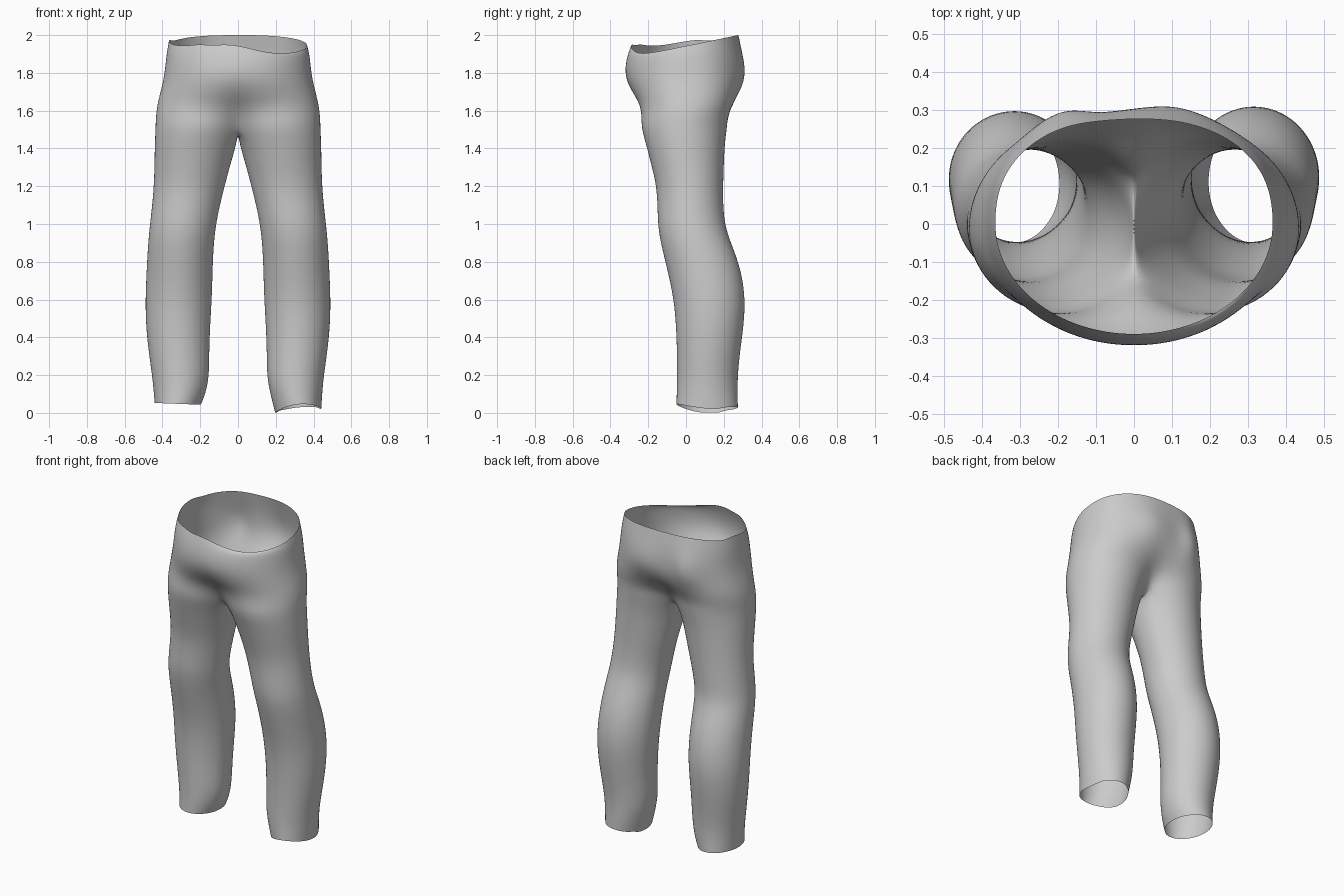
import bpy, bmesh
from math import sin, cos, pi, exp

if "Cube" in bpy.data.objects:
    bpy.data.objects.remove(bpy.data.objects["Cube"])

OUT, INN, PHI = 16, 6, 0.6    # outer segments, crotch segments, crotch half angle

# pelvis rings: z, half width, front y, back y, blend towards leg outline
PELVIS = [(1.95, .368, -.292, .278, 0), (1.90, .38, -.31, .297, 0), (1.83, .387, -.325, .302, 0),
          (1.76, .397, -.322, .302, .03), (1.69, .415, -.295, .288, .14), (1.63, .43, -.265, .265, .38),
          (1.57, .438, -.25, .235, .7), (1.51, .44, -.24, .22, 1)]
# leg rings: z, inner x, outer x, front y, back y
LEG = [(1.42, .008, .444, -.214, .208), (1.32, .038, .445, -.188, .203), (1.20, .07, .448, -.158, .199),
       (1.08, .10, .459, -.153, .199), (.97, .12, .472, -.150, .213), (.86, .13, .481, -.127, .258),
       (.74, .134, .487, -.097, .298), (.60, .138, .493, -.067, .317), (.46, .147, .49, -.055, .308),
       (.32, .152, .475, -.05, .288), (.20, .152, .457, -.05, .276), (.11, .168, .448, -.051, .276),
       (.04, .196, .443, -.053, .277)]


def sp(v, e):
    return (abs(v) ** e) * (1 if v >= 0 else -1)


def leg_point(ang, xi, xo, yf, yb):
    return ((xi + xo) / 2 - (xo - xi) / 2 * cos(ang), (yf + yb) / 2 - (yb - yf) / 2 * sin(ang))


def outer_angle(i):
    return PHI + (2 * pi - 2 * PHI) * i / OUT


def inner_angle(j):
    return -PHI + 2 * PHI * j / INN


def pelvis_point(i, row, s):
    z, w, yf, yb, k = row
    a = pi * i / OUT
    e = 1.0 if cos(a) > 0 else .85
    px, py = w * sp(sin(a), e), (yf if cos(a) > 0 else yb) * abs(cos(a)) ** e
    lx, ly = leg_point(outer_angle(i), -.03, w, yf, yb)
    x, y = s * (px + (lx - px) * k), py + (ly - py) * k
    if i in (0, OUT):
        x = 0
    # seat bulges and cleft
    if y > .1:
        h = exp(-((z - 1.80) / .1) ** 2)
        y += h * (.03 * exp(-((x + .19) / .08) ** 2) + .022 * exp(-((x - .1) / .1) ** 2)
                  - .02 * exp(-((x + .07) / .05) ** 2))
    # uneven waist edge
    if row is PELVIS[0]:
        z = 1.942 + .21 * y + (.07 * exp(-((x + .06) / .2) ** 2) if y < 0 else 0)
        if x < -.2 and y < .1:
            z += .02
    return x, y, z


bm = bmesh.new()
for s in (1, -1):
    def face(vs):
        bm.faces.new(vs if s > 0 else vs[::-1])

    # seat half
    rings = [[bm.verts.new(pelvis_point(i, r, s)) for i in range(OUT + 1)] for r in PELVIS]
    for a, b in zip(rings, rings[1:]):
        for i in range(OUT):
            face([a[i], b[i], b[i + 1], a[i + 1]])
    # crotch bridge closes the split ring
    z, w, yf, yb, k = PELVIS[-1]
    bridge = [bm.verts.new((0, leg_point(inner_angle(j), -.03, w, yf, yb)[1], 1.485))
              for j in range(1, INN)]
    prev = rings[-1] + bridge
    # leg
    angles = [outer_angle(i) for i in range(OUT + 1)] + [inner_angle(j) for j in range(1, INN)]
    for row in LEG:
        z, xi, xo, yf, yb = row
        if s < 0 and z < 1:
            yb -= .012
        ring = []
        for ang in angles:
            x, y = leg_point(ang, xi, xo, yf, yb)
            zz = z
            if row is LEG[-1]:        # uneven hems
                if s > 0:
                    zz = .032 + .1 * (x - .32) - .09 * (y - .11) - .022 * (1 - ((y - .11) / .165) ** 2)
                    zz = max(zz, .001) + (.012 if y > .2 else 0)
                else:
                    zz = .048 + .04 * (x - .32)
            ring.append(bm.verts.new((s * x, y, zz)))
        n = len(ring)
        for i in range(n):
            j = (i + 1) % n
            face([prev[i], ring[i], ring[j], prev[j]])
        prev = ring
bmesh.ops.remove_doubles(bm, verts=bm.verts, dist=.0005)
bmesh.ops.recalc_face_normals(bm, faces=bm.faces)
for f in bm.faces:
    f.smooth = True

mesh = bpy.data.meshes.new("trousers")
bm.to_mesh(mesh)
bm.free()
trousers = bpy.data.objects.new("trousers", mesh)
bpy.context.collection.objects.link(trousers)
sub = trousers.modifiers.new("smooth", 'SUBSURF')
sub.levels = sub.render_levels = 2
